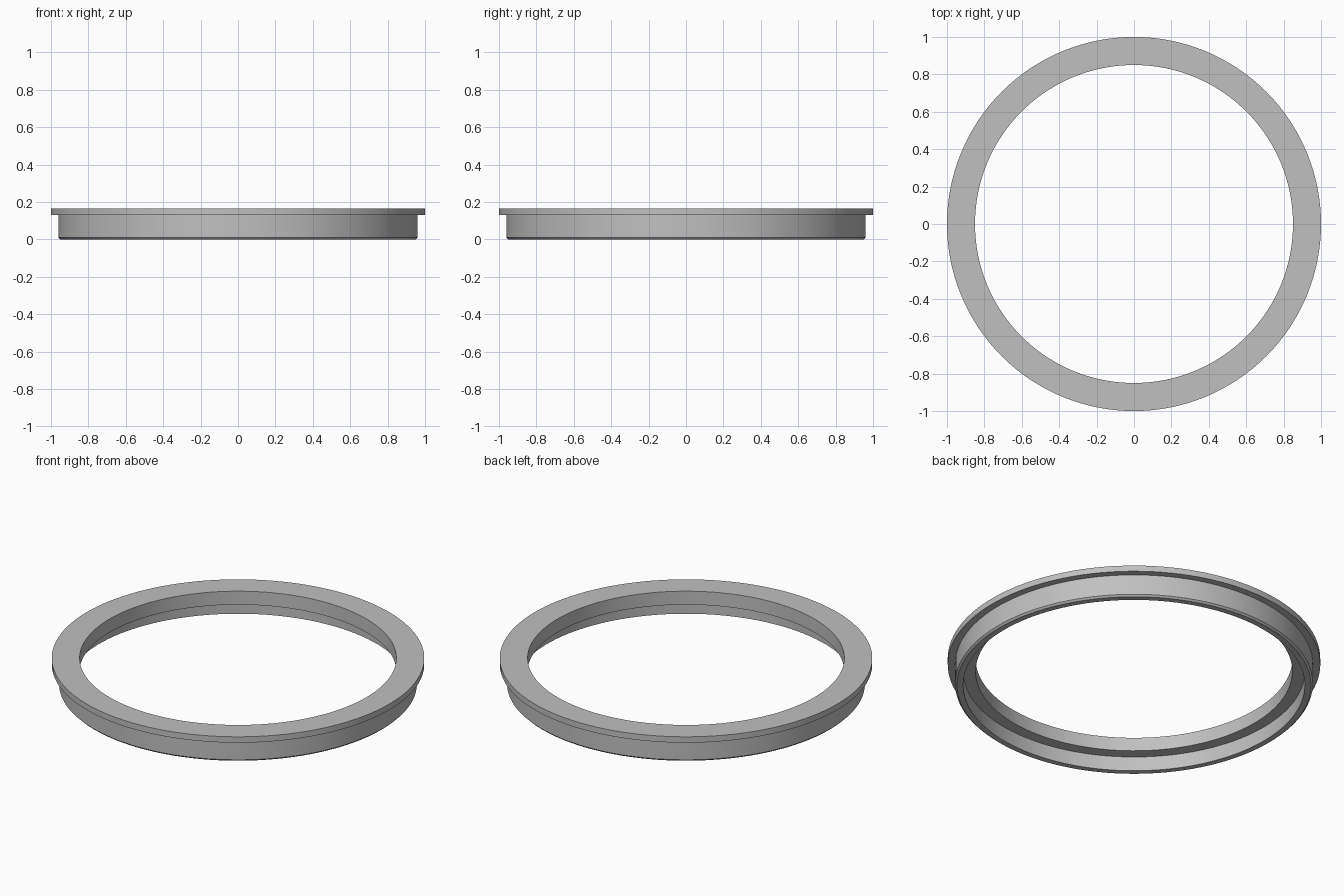
import bpy
import bmesh
from math import radians, tau
from mathutils import Vector

SEGMENTS = 128

cube = bpy.data.objects.get("Cube")
if cube:
    bpy.data.objects.remove(cube, do_unlink=True)

# Plain grey finish
grey = bpy.data.materials.new("plain grey")
grey.use_nodes = True
colour = (0.53, 0.53, 0.53, 1)
grey.diffuse_color = colour
grey.node_tree.nodes["Principled BSDF"].inputs["Base Color"].default_value = colour

# Cross-section (radius, height): flange on top, chamfered skirt, recess inside
profile = [
    (0.85, 0.165), (0.85, 0.085), (0.917, 0.085), (0.917, 0.0),
    (0.95, 0.0), (0.96, 0.01), (0.96, 0.13), (1.0, 0.13), (1.0, 0.165),
]


def lathe(name, points, material):
    """Revolve a closed cross-section around the z axis."""
    bm = bmesh.new()
    verts = [bm.verts.new((r, 0, z)) for r, z in points]
    edges = [bm.edges.new((v, verts[i - 1])) for i, v in enumerate(verts)]
    bmesh.ops.spin(bm, geom=verts + edges, cent=Vector(), axis=Vector((0, 0, 1)),
                   angle=tau, steps=SEGMENTS, use_merge=True)
    bmesh.ops.remove_doubles(bm, verts=bm.verts, dist=0.0001)
    bmesh.ops.recalc_face_normals(bm, faces=bm.faces)
    mesh = bpy.data.meshes.new(name)
    bm.to_mesh(mesh)
    bm.free()
    mesh.materials.append(material)
    obj = bpy.data.objects.new(name, mesh)
    bpy.context.collection.objects.link(obj)
    return obj


# Flanged ring
ring = lathe("flanged_ring", profile, grey)
bpy.ops.object.select_all(action="DESELECT")
ring.select_set(True)
bpy.context.view_layer.objects.active = ring
bpy.ops.object.shade_smooth_by_angle(angle=radians(30))
